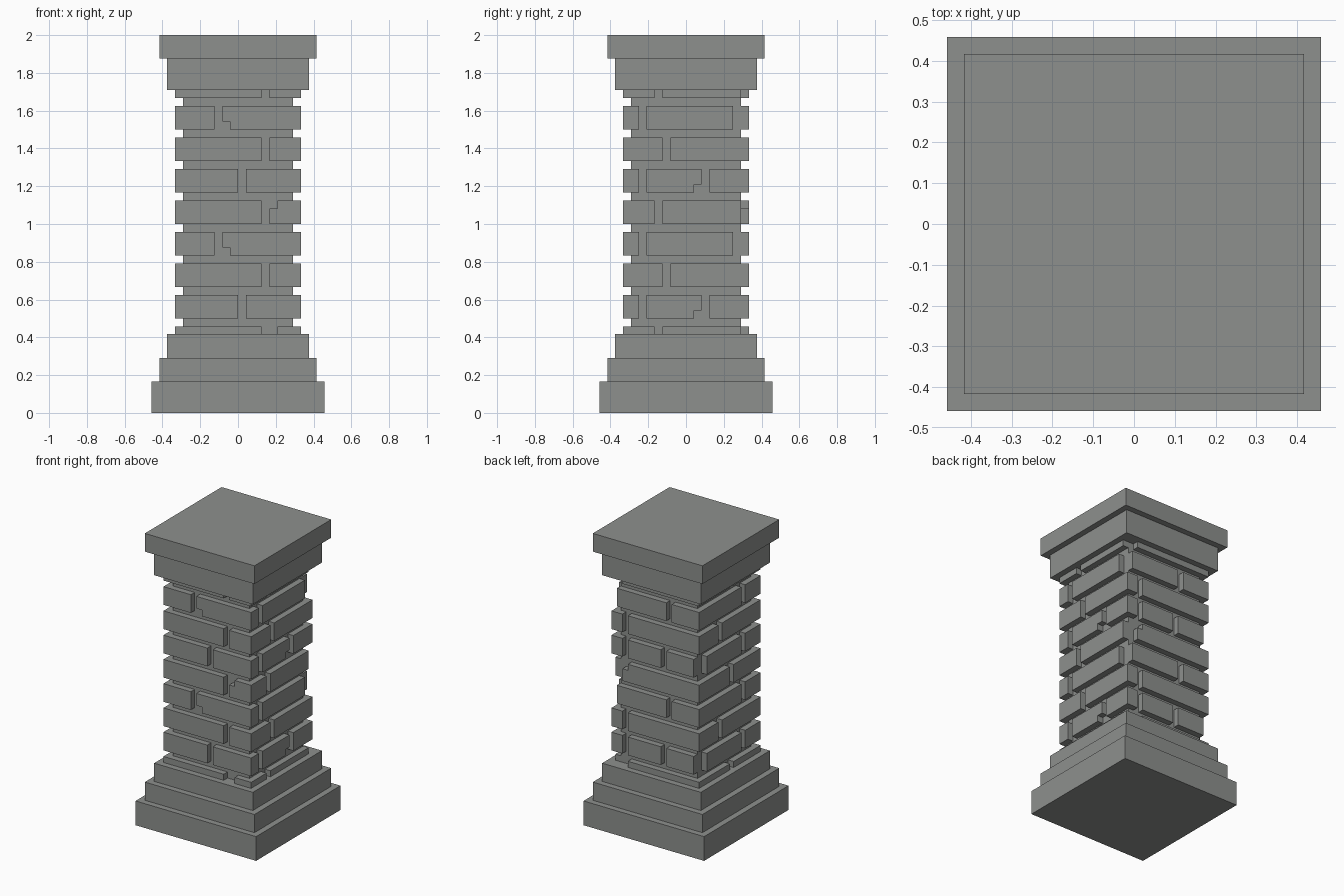
import bpy, bmesh

cube = bpy.data.objects.get("Cube")
if cube:
    bpy.data.objects.remove(cube, do_unlink=True)

U = 2 / 48  # modelling grid step: the pillar is 48 steps tall

stone = bpy.data.materials.new("grey_stone")
stone.use_nodes = True
GREY = (0.27, 0.28, 0.27, 1)
stone.diffuse_color = GREY
stone.node_tree.nodes["Principled BSDF"].inputs["Base Color"].default_value = GREY


def add_box(bm, x0, x1, y0, y1, z0, z1):
    """Add a closed box given in grid steps."""
    vs = bmesh.ops.create_cube(bm, size=1)["verts"]
    for v in vs:
        v.co.x = (x1 if v.co.x > 0 else x0) * U
        v.co.y = (y1 if v.co.y > 0 else y0) * U
        v.co.z = (z1 if v.co.z > 0 else z0) * U


def finish(name, bm):
    mesh = bpy.data.meshes.new(name)
    bm.to_mesh(mesh)
    bm.free()
    mesh.materials.append(stone)
    obj = bpy.data.objects.new(name, mesh)
    bpy.context.collection.objects.link(obj)
    return obj


def block(name, half, z0, z1):
    bm = bmesh.new()
    add_box(bm, -half, half, -half, half, z0, z1)
    finish(name, bm)


# Stepped base, mortar core and stepped cap
block("base_plinth", 11, 0, 4)
block("base_middle_step", 10, 4, 7)
block("base_upper_step", 9, 7, 10)
block("mortar_core", 7, 10, 41)
block("cap_lower_step", 9, 41, 45)
block("cap_slab", 10, 45, 48)

# Four repeating brick courses. Each brick is (start, end) along its side,
# optionally with a chip: (start and end of the chipped layer, layer 0 to 2).
COURSES = [
    {"front": [(-8, 3), (4, 8, 5, 8, 2)],
     "right": [(-8, -4), (-3, 7)],
     "back": [(-8, 6, -8, 5, 2)],
     "left": [(-8, -1), (0, 8)]},
    {"front": [(-8, 0), (1, 8)],
     "right": [(-8, -6), (-5, 2, -5, 1, 0), (3, 8)],
     "back": [(-7, -2), (-1, 5), (6, 8)],
     "left": [(-8, -4), (-3, 6)]},
    {"front": [(-8, 3), (4, 8)],
     "right": [(-8, -3), (-2, 8)],
     "back": [(-8, 5), (6, 8)],
     "left": [(-8, 2), (3, 8)]},
    {"front": [(-8, -3), (-2, 8, -1, 8, 0)],
     "right": [(-8, -6), (-5, 6)],
     "back": [(-8, -3), (-2, 7)],
     "left": [(-8, -4), (-3, 8)]},
]


def add_brick(bm, side, a, b, z0, z1):
    z0, z1 = max(z0, 10), min(z1, 41)  # trim at base and cap
    if z0 >= z1:
        return
    if side in ("right", "left"):  # corners belong to front and back bricks
        a, b = max(a, -7), min(b, 7)
    if side == "front":
        add_box(bm, a, b, -8, -7, z0, z1)
    elif side == "back":
        add_box(bm, a, b, 7, 8, z0, z1)
    elif side == "right":
        add_box(bm, 7, 8, a, b, z0, z1)
    else:
        add_box(bm, -8, -7, a, b, z0, z1)


# Brick courses up the shaft
for i in range(9):
    z = 8 + 4 * i
    bm = bmesh.new()
    for side, bricks in COURSES[i % 4].items():
        for a, b, *chip in bricks:
            if not chip:
                add_brick(bm, side, a, b, z, z + 3)
                continue
            ca, cb, layer = chip
            add_brick(bm, side, ca, cb, z + layer, z + layer + 1)
            if layer == 0:
                add_brick(bm, side, a, b, z + 1, z + 3)
            else:
                add_brick(bm, side, a, b, z, z + 2)
    finish(f"brick_course_{i + 1}", bm)
